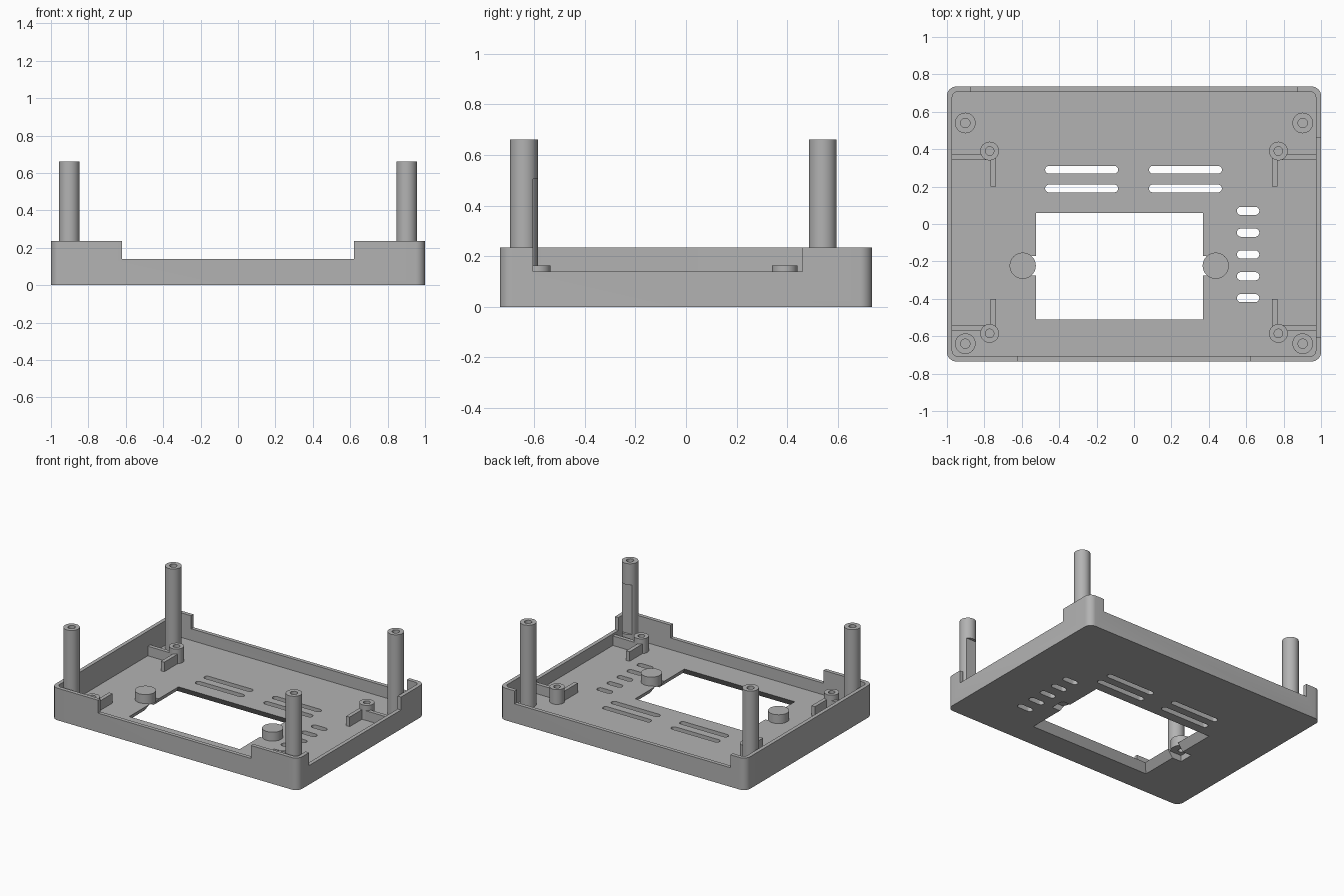
import bpy, bmesh
from math import radians, cos, sin, pi

cube = bpy.data.objects.get("Cube")
if cube:
    bpy.data.objects.remove(cube, do_unlink=True)

grey = bpy.data.materials.new("light grey plastic")
grey.use_nodes = True
colour = (0.45, 0.45, 0.45, 1)
grey.diffuse_color = colour
grey.node_tree.nodes["Principled BSDF"].inputs["Base Color"].default_value = colour

FLOOR = 0.055
LOW = 0.14     # lowered wall height
RIM = 0.235    # full wall height
EPS = 0.011


def outline(x0, x1, y0, y1, r):
    """Rectangle with rounded corners, counter-clockwise."""
    if r == 0:
        return [(x0, y0), (x1, y0), (x1, y1), (x0, y1)]
    pts = []
    corners = [(x1 - r, y1 - r), (x0 + r, y1 - r), (x0 + r, y0 + r), (x1 - r, y0 + r)]
    for k, (cx, cy) in enumerate(corners):
        for i in range(9):
            a = (k + i / 8) * pi / 2
            pts.append((cx + r * cos(a), cy + r * sin(a)))
    return pts


def loft(name, bottom, top, z0, z1):
    """Solid between two matching outlines."""
    bm = bmesh.new()
    lo = [bm.verts.new((x, y, z0)) for x, y in bottom]
    hi = [bm.verts.new((x, y, z1)) for x, y in top]
    bm.faces.new(lo[::-1])
    bm.faces.new(hi)
    for i in range(len(lo)):
        j = (i + 1) % len(lo)
        bm.faces.new((lo[i], lo[j], hi[j], hi[i]))
    bmesh.ops.remove_doubles(bm, verts=bm.verts, dist=0.0001)
    bmesh.ops.recalc_face_normals(bm, faces=bm.faces)
    mesh = bpy.data.meshes.new(name)
    bm.to_mesh(mesh)
    bm.free()
    mesh.materials.append(grey)
    ob = bpy.data.objects.new(name, mesh)
    bpy.context.collection.objects.link(ob)
    return ob


def block(name, x0, x1, y0, y1, z0, z1, r=0):
    o = outline(x0, x1, y0, y1, r)
    return loft(name, o, o, z0, z1)


def cylinder(name, x, y, r, z0, z1, n=40):
    o = [(x + r * cos(2 * pi * i / n), y + r * sin(2 * pi * i / n)) for i in range(n)]
    return loft(name, o, o, z0, z1)


def select(ob):
    bpy.ops.object.select_all(action='DESELECT')
    ob.select_set(True)
    bpy.context.view_layer.objects.active = ob


def cut(ob, *cutters):
    """Subtract each cutter, then discard it."""
    for c in cutters:
        c.hide_render = True
        select(ob)
        mod = ob.modifiers.new("cut", 'BOOLEAN')
        mod.operation = 'DIFFERENCE'
        mod.solver = 'EXACT'
        mod.object = c
        bpy.ops.object.modifier_apply(modifier=mod.name)
        bpy.data.objects.remove(c, do_unlink=True)


def finish(ob):
    select(ob)
    bpy.ops.object.shade_smooth_by_angle(angle=radians(30))


# Tray with hollow interior and lowered wall sections
tray = block("tray", -1, 1, -0.735, 0.735, 0, RIM, 0.05)
cut(tray,
    block("hollow", -0.972, 0.972, -0.707, 0.707, FLOOR, 1, 0.03),
    block("front_gap", -0.62, 0.62, -0.8, -0.65, LOW, 1),
    block("back_gap", -0.875, 0.875, 0.65, 0.8, LOW, 1),
    block("side_gap", 0.95, 1.1, -0.605, 0.46, LOW, 1))

# Window, flaring outward towards the underside
flare, inset = 0.048, 0.008
x0, x1, y0, y1 = -0.525, 0.37, -0.51, 0.06
cut(tray, loft("window",
               outline(x0 - flare, x1 + flare, y0 - flare, y1 + flare, 0),
               outline(x0 + inset, x1 - inset, y0 + inset, y1 - inset, 0),
               -EPS, FLOOR + EPS))

# Vent slots and the notches beneath the buttons
for xa in (-0.475, 0.08):
    for y in (0.19, 0.29):
        cut(tray, block("long_slot", xa, xa + 0.39, y - 0.021, y + 0.021, -0.1, 0.1, 0.021))
for i in range(5):
    y = 0.07 - i * 0.1165
    cut(tray, block("short_slot", 0.55, 0.67, y - 0.022, y + 0.022, -0.1, 0.1, 0.022))
for xa, xb in ((-0.638, -0.5), (0.35, 0.478)):
    cut(tray, block("notch", xa, xb, -0.275, -0.17, -0.1, 0.1))
finish(tray)

# Round pads beside the window, with a blind hole underneath
for side, x in (("right", -0.595), ("left", 0.437)):
    pad = cylinder("pad_" + side, x, -0.223, 0.07, FLOOR - 0.01, 0.12)
    cut(pad, cylinder("hole", x, -0.223, 0.02, 0, 0.09, 20))
    finish(pad)

for sx, side in ((-1, "right"), (1, "left")):
    for front, y_tall, y_short in ((True, -0.64, -0.585), (False, 0.54, 0.39)):
        tag = ("front_" if front else "back_") + side
        # Tall corner post with screw hole
        x = sx * 0.902
        post = cylinder("tall_post_" + tag, x, y_tall, 0.055, 0.02, 0.66)
        cut(post, cylinder("hole", x, y_tall, 0.025, 0.5, 1, 24))
        if front and sx > 0:
            cut(post, block("relief", 0.7, 1.1, -0.605, 0.46, LOW, 0.505))
        finish(post)

        # Short standoff with screw hole
        x = sx * 0.772
        standoff = cylinder("standoff_" + tag, x, y_short, 0.05, 0.02, 0.163)
        hole = (x, y_short, 0.023)
        cut(standoff, cylinder("hole", *hole, 0.08, 1, 24))
        finish(standoff)

        # Ribs joining the standoff to the wall and along the tray
        yr = -0.555 if front else 0.357
        xs = sorted((sx * 0.98, sx * 0.775))
        rib = block("cross_rib_" + tag, *xs, yr - 0.014, yr + 0.014, 0.02, 0.125)
        cut(rib, cylinder("hole", *hole, 0.08, 1, 24))
        xs = sorted((sx * 0.766, sx * 0.738))
        ys = (-0.57, -0.4) if front else (0.2, 0.375)
        rib = block("long_rib_" + tag, *xs, *ys, 0.02, 0.125)
        cut(rib, cylinder("hole", *hole, 0.08, 1, 24))
